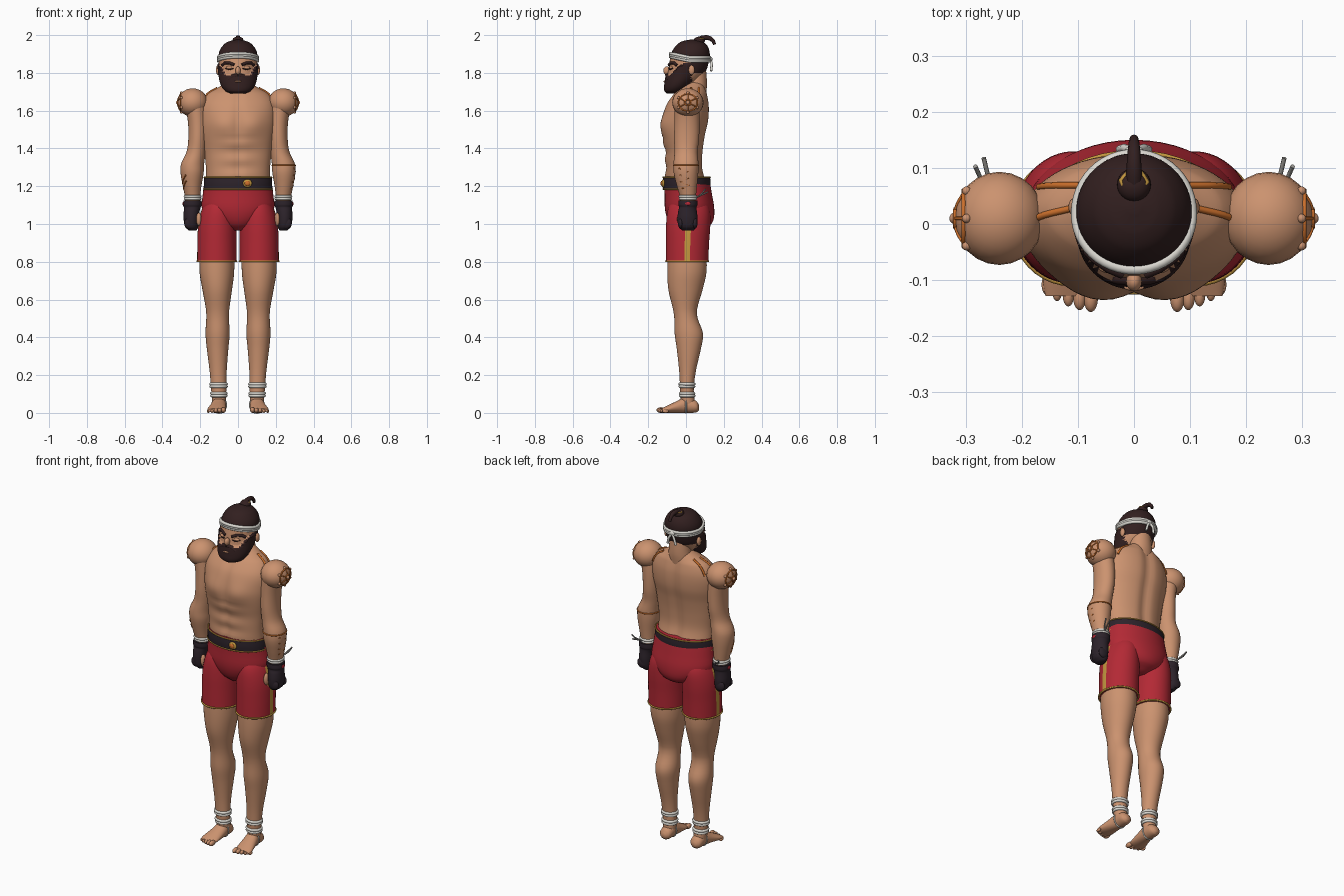
import bpy, bmesh, math
from math import sin, cos, pi, exp
from mathutils import Vector

cube = bpy.data.objects.get("Cube")
if cube:
    bpy.data.objects.remove(cube)


def material(name, *rgb):
    m = bpy.data.materials.new(name)
    m.use_nodes = True
    m.diffuse_color = (*rgb, 1)
    m.node_tree.nodes["Principled BSDF"].inputs["Base Color"].default_value = (*rgb, 1)
    return m


skin = material("skin", .6, .29, .16)
hair = material("dark_brown_hair", .032, .014, .014)
red = material("red_cloth", .45, .022, .035)
black = material("black_leather", .026, .017, .024)
gold = material("gold_trim", .55, .31, .05)
orange = material("orange_paint", .6, .16, .025)
white = material("white_wrap", .7, .68, .63)
grey = material("grey_cord", .33, .32, .3)


def finish(name, bm, mats, rule=None):
    bmesh.ops.recalc_face_normals(bm, faces=bm.faces)
    for f in bm.faces:
        f.smooth = True
        if rule:
            f.material_index = rule(f.calc_center_median())
    mesh = bpy.data.meshes.new(name)
    bm.to_mesh(mesh)
    bm.free()
    mesh.set_sharp_from_angle(angle=math.radians(50))
    for m in mats:
        mesh.materials.append(m)
    ob = bpy.data.objects.new(name, mesh)
    bpy.context.collection.objects.link(ob)
    return ob


def ring_at(rings, z):
    """Smoothly interpolate (cx, cy, rx, ry) between rings sorted by height."""
    last = len(rings) - 1
    i = max([k for k in range(last) if rings[k][0] <= z + 1e-6] or [0])
    a, b = rings[i], rings[i + 1]
    p, n = rings[max(i - 1, 0)], rings[min(i + 2, last)]
    h = b[0] - a[0]
    t = (z - a[0]) / h
    out = []
    for k in range(1, 5):
        ma = (b[k] - p[k]) / (b[0] - p[0]) * h
        mb = (n[k] - a[k]) / (n[0] - a[0]) * h
        out.append((2*t**3 - 3*t*t + 1) * a[k] + (t**3 - 2*t*t + t) * ma
                   + (3*t*t - 2*t**3) * b[k] + (t**3 - t*t) * mb)
    return out


def surf(rings, z, a, s=1, grow=0):
    cx, cy, rx, ry = ring_at(rings, z)
    return Vector((s * (cx + (rx + grow) * cos(a)), cy + (ry + grow) * sin(a), z))


def loft(name, rings, mats, s=1, rule=None, shape=None, steps=4, sides=48, lying=False):
    bm = bmesh.new()
    levels = [a[0] + (b[0] - a[0]) * k / steps
              for a, b in zip(rings, rings[1:]) for k in range(steps)] + [rings[-1][0]]
    rows = []
    for z in levels:
        pts = [surf(rings, z, 2 * pi * k / sides, s) for k in range(sides)]
        if shape:
            pts = [shape(p) for p in pts]
        if lying:
            pts = [Vector((p.x, -p.z, p.y)) for p in pts]
        rows.append([bm.verts.new(p) for p in pts])
    for lo, hi in zip(rows, rows[1:]):
        for k in range(sides):
            j = (k + 1) % sides
            bm.faces.new((lo[k], lo[j], hi[j], hi[k]))
    bm.faces.new(rows[0])
    bm.faces.new(rows[-1])
    return finish(name, bm, mats, rule)


def ball(name, loc, size, mat):
    bm = bmesh.new()
    bmesh.ops.create_uvsphere(bm, u_segments=24, v_segments=14, radius=1)
    bmesh.ops.scale(bm, vec=size, verts=bm.verts)
    bmesh.ops.translate(bm, vec=loc, verts=bm.verts)
    return finish(name, bm, [mat])


def tube(name, pts, r, mat, closed=False, tip=1):
    cu = bpy.data.curves.new(name, "CURVE")
    cu.dimensions = "3D"
    cu.bevel_depth, cu.bevel_resolution, cu.use_fill_caps = r, 2, True
    sp = cu.splines.new("POLY")
    sp.points.add(len(pts) - 1)
    for k, (q, p) in enumerate(zip(sp.points, pts)):
        q.co = (*p, 1)
        q.radius = 1 + (tip - 1) * k / len(pts)
    sp.use_cyclic_u, sp.use_smooth = closed, True
    cu.materials.append(mat)
    ob = bpy.data.objects.new(name, cu)
    bpy.context.collection.objects.link(ob)


def hoop(name, rings, z, r, mat, s=1, grow=0):
    tube(name, [surf(rings, z, 2 * pi * k / 40, s, grow) for k in range(40)], r, mat, True)


# Torso with chest, belly and spine modelling
torso = [(1.22, 0, 0, .17, .11), (1.3, 0, -.01, .17, .1), (1.38, 0, -.01, .178, .102),
         (1.47, 0, -.01, .19, .115), (1.55, 0, 0, .2, .122), (1.63, 0, .01, .195, .115),
         (1.69, 0, .025, .16, .09), (1.72, 0, .035, .11, .07), (1.75, 0, .045, .06, .05)]


def muscles(p):
    if p.y < 0:
        p.y -= .018 * exp(-((abs(p.x) - .08) / .07)**2 - ((p.z - 1.53) / .06)**2)
        p.y += .008 * exp(-(p.x / .02)**2)
        if p.z < 1.46:
            p.y -= .004 * cos(p.z * 75) * exp(-(p.x / .09)**2)
    else:
        p.y -= .014 * exp(-(p.x / .03)**2)
    return p


loft("torso", torso, [skin], shape=muscles, steps=6, sides=64)
loft("neck", [(1.68, 0, .05, .075, .055), (1.74, 0, .055, .064, .056),
              (1.82, 0, .05, .06, .056)], [skin])

# Head, beard and hair
head = [(1.69, 0, -.06, .035, .03), (1.705, 0, -.05, .065, .055), (1.74, 0, -.03, .087, .075),
        (1.8, 0, .002, .098, .098), (1.86, 0, .017, .102, .104), (1.91, 0, .025, .1, .1),
        (1.95, 0, .03, .075, .078), (1.968, 0, .03, .045, .048), (1.976, 0, .03, .01, .01)]


def bearded(p):
    return p.y < .03 and p.z < 1.785 + max(0, abs(p.x) - .06) * 1.6


def head_colour(p):
    return int(bearded(p) or p.z > 1.88 or (p.y > .03 and p.z > 1.8))


def beard_bulk(p):
    if bearded(p):
        p.x *= 1.07
        p.y -= .01
    return p


loft("head", head, [skin, hair], rule=head_colour, shape=beard_bulk, steps=8, sides=64)
front = -pi / 2
band = []
for k in range(48):
    a = 2 * pi * k / 48
    band.append(surf(head, 1.872 + .022 * max(0, -sin(a)), a, grow=.001))
for dz in (-.009, 0, .009):
    tube("headband", [p + Vector((0, 0, dz)) for p in band], .009, white, True)
ball("headband_knot", (0, .128, 1.872), (.018, .012, .014), white)
ball("nose", (0, -.102, 1.812), (.014, .018, .022), skin)
ball("lower_lip", (0, -.113, 1.755), (.018, .006, .005), skin)
ball("topknot_base", (0, .07, 1.97), (.03, .03, .022), hair)
tube("topknot_tie", [(.024 * cos(k), .075 + .02 * sin(k), 1.982) for k in range(6)], .004, gold, True)
tube("topknot", [(0, .07, 1.975), (0, .088, 1.985), (0, .11, 1.987), (0, .13, 1.982),
                 (0, .145, 1.968), (0, .152, 1.95)], .016, hair, tip=.4)

for s in (1, -1):
    def face_line(name, spots, r, mat):
        tube(name, [surf(head, z, front + a, s, .002) for a, z in spots], r, mat)
    face_line("eyebrow", [(.2, 1.842), (.45, 1.853), (.75, 1.852), (.95, 1.84)], .008, hair)
    face_line("closed_eye", [(.25, 1.824), (.45, 1.817), (.7, 1.824)], .003, hair)
    face_line("moustache", [(0, 1.788), (.3, 1.782), (.55, 1.765)], .011, hair)
    ball("eyelid", surf(head, 1.828, front + .46, s, -.004), (.02, .01, .009), skin)
    ball("ear", (s * .106, .03, 1.815), (.011, .016, .026), skin)
    tube("headband_tail", [(0, .13, 1.87), (s * .018, .136, 1.845), (s * .026, .133, 1.81)], .007, white)

# Shorts and belt
pelvis = [(.965, 0, .015, .04, .06), (1, 0, .025, .12, .11), (1.07, 0, .02, .188, .13),
          (1.16, 0, .012, .186, .125), (1.25, 0, .003, .174, .119)]
loft("shorts_seat", pelvis, [red])
belt = [(1.185, 0, .003, .181, .125), (1.215, 0, .003, .181, .127), (1.245, 0, .003, .179, .125)]
loft("belt", belt, [black])
for z in (1.185, 1.247):
    hoop("belt_piping", belt, z, .004, gold)
ball("buckle", (.05, -.12, 1.215), (.024, .01, .022), gold)
ball("buckle_stone", (.05, -.127, 1.215), (.015, .008, .014), orange)

short_leg = [(.8, .112, .006, .104, .112), (.9, .112, .008, .103, .114),
             (1, .11, .012, .1, .117), (1.08, .105, .015, .086, .11), (1.14, .1, .015, .06, .08)]
leg = [(.03, .1, .012, .034, .038), (.12, .102, .005, .04, .036), (.22, .105, .008, .045, .044),
       (.34, .108, .015, .057, .064), (.42, .108, .015, .064, .075), (.5, .108, 0, .06, .062),
       (.55, .108, -.005, .062, .064), (.65, .11, -.003, .078, .09), (.75, .112, .005, .092, .104),
       (.88, .112, .005, .09, .1)]
foot = [(-.07, .1, .028, .012, .012), (-.055, .1, .033, .032, .03), (0, .1, .042, .037, .042),
        (.05, .106, .031, .043, .031), (.1, .113, .019, .048, .019), (.128, .116, .013, .042, .011)]
arm = [(1.1, .24, .01, .04, .04), (1.14, .24, .01, .04, .042), (1.2, .243, .005, .049, .053),
       (1.27, .243, 0, .061, .065), (1.32, .24, 0, .061, .066), (1.38, .222, 0, .051, .061),
       (1.45, .214, .003, .049, .066), (1.54, .214, .005, .051, .066), (1.63, .225, .005, .055, .065)]
glove = [(.965, .24, .01, .02, .03), (.985, .245, .008, .035, .047), (1.03, .247, .008, .041, .053),
         (1.07, .245, .008, .042, .049), (1.09, .242, .01, .045, .046), (1.1, .242, .01, .049, .05),
         (1.125, .241, .01, .048, .05)]
shoulder, bulk = Vector((.24, .01, 1.643)), Vector((.08, .083, .075))

for s in (1, -1):
    def stripe(p, s=s):
        return int(s * p.x > .15 and -.012 < p.y < .026 and p.z < 1.12)
    loft("shorts_leg", short_leg, [red, gold], s, rule=stripe)
    hoop("shorts_hem", short_leg, .803, .005, gold, s)

    # Legs, feet and ankle wraps
    loft("leg", leg, [skin], s)
    loft("foot", foot, [skin], s, lying=True)
    for k in range(5):
        r = .015 - .0015 * k
        ball("toe", (s * (.077 + .02 * k), -.132 + .0015 * k * k, r), (r * .85, .025 - .002 * k, r), skin)
    for z in (.09, .103, .14, .153):
        hoop("ankle_wrap", leg, z, .008, white, s)
    tube("foot_strap", [surf(foot, 0, k * pi / 12, s, .001).xzy for k in range(24)], .004, white, True)

    # Arms and shoulders
    loft("arm", arm, [skin], s)
    ball("shoulder", (s * shoulder.x, shoulder.y, shoulder.z), bulk, skin)

    def cap(tilt, a, s=s):
        d = Vector((cos(tilt), sin(tilt) * cos(a), sin(tilt) * sin(a)))
        p = shoulder + d * bulk
        return Vector((s * p.x, p.y, p.z))
    tube("shoulder_paint_ring", [cap(.65, k * pi / 16) for k in range(32)], .004, orange, True)
    tube("shoulder_paint_eye", [cap(.2, k * pi / 8) for k in range(16)], .004, orange, True)
    ball("shoulder_stud", cap(0, 0), (.009, .01, .01), skin)
    for k in range(6):
        a = pi / 6 + k * pi / 3
        tube("shoulder_paint_ray", [cap(.2 + .09 * j, a) for j in range(6)], .003, orange)
        ball("shoulder_stud", cap(.75, a), (.008, .008, .008), skin)
    for a in (-.1, .5):
        tube("back_paint", [surf(torso, 1.72 - .01 * k, a, s, .001) for k in range(9)], .006, orange)

    # Gloves, thumbs and wrist cords
    loft("glove", glove, [black], s)
    for k in range(4):
        ball("knuckle", (s * .255, -.028 + .025 * k, 1.005), (.03, .014, .03), black)
    ball("thumb", (s * .207, -.03, 1.025), (.014, .017, .035), skin)
    ball("glove_patch", (s * .29, .01, 1.108), (.004, .015, .009), red)
    for z in (1.134, 1.146):
        hoop("wrist_wrap", arm, z, .007, white, s)
    for dx, dz in ((0, .03), (.015, .045)):
        tube("wrist_cord", [(s * .25, .055, 1.14), (s * (.26 + dx), .085, 1.14 + dz / 2),
                            (s * (.268 + dx), .118 - dx, 1.14 + dz)], .004, grey)

# Forearm paint
hoop("forearm_band", arm, 1.31, .004, orange)
tube("forearm_zigzag", [surf(arm, 1.295 - .018 * k, -.6 + .8 * (k % 2)) for k in range(7)], .004, orange)
for z in (1.23, 1.26):
    tube("forearm_mark", [surf(arm, z - .015 * k, -1 + .25 * k, -1) for k in range(4)], .004, orange)
